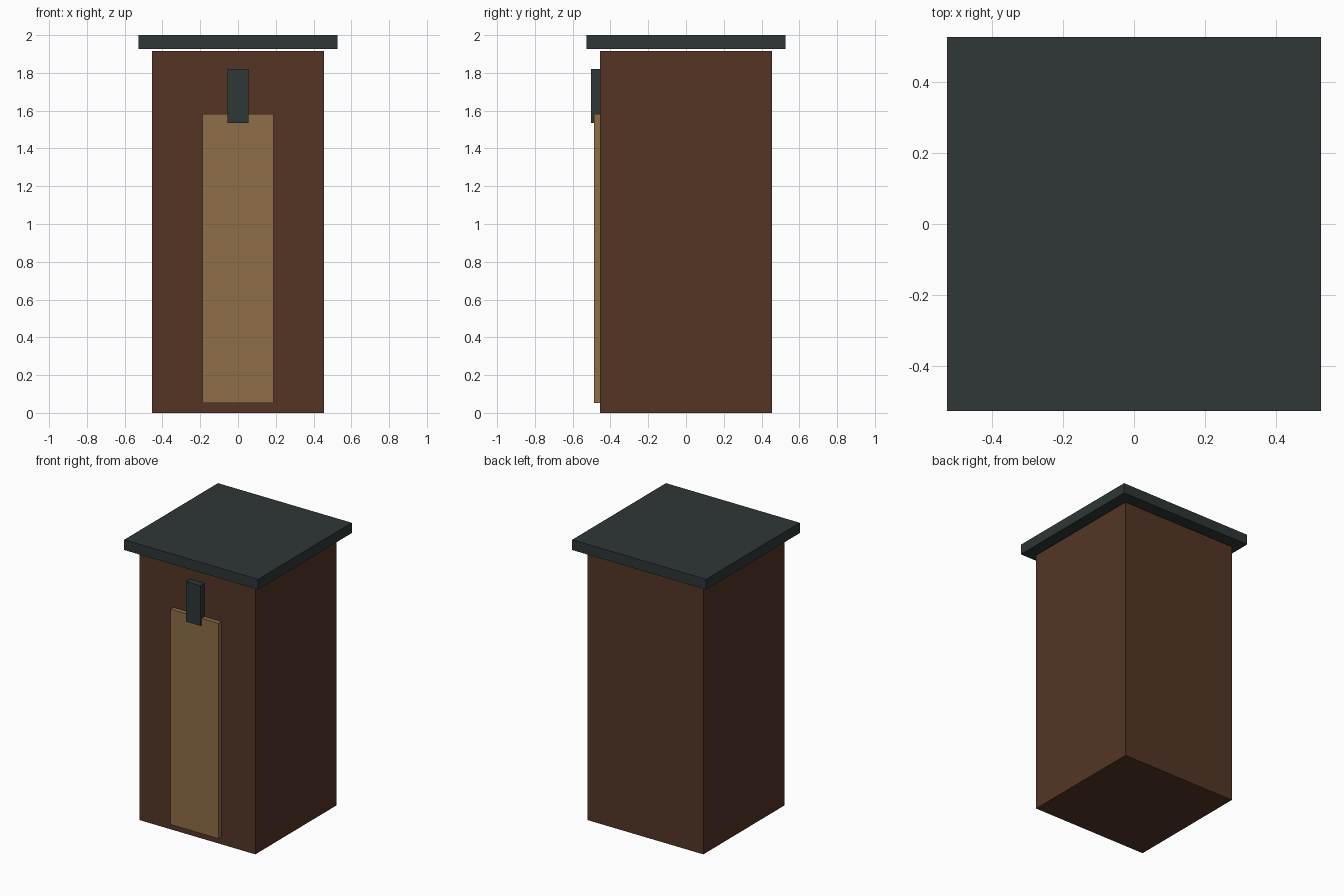
import bpy

if "Cube" in bpy.data.objects:
    bpy.data.objects.remove(bpy.data.objects["Cube"])


def material(name, r, g, b):
    m = bpy.data.materials.new(name)
    m.diffuse_color = [((c / 255 + 0.055) / 1.055) ** 2.4 for c in (r, g, b)] + [1.0]
    m.use_nodes = True
    m.node_tree.nodes["Principled BSDF"].inputs["Base Color"].default_value = m.diffuse_color
    return m


brown = material("dark brown wood", 83, 53, 37)
tan = material("tan wood", 143, 109, 71)
slate = material("dark slate", 46, 55, 54)


def box(name, mat, x, y, z):
    """Box from (min, max) ranges on each axis."""
    bpy.ops.mesh.primitive_cube_add(size=1, location=[sum(r) / 2 for r in (x, y, z)])
    ob = bpy.context.object
    ob.name = name
    ob.scale = [r[1] - r[0] for r in (x, y, z)]
    bpy.ops.object.transform_apply(location=False, rotation=False, scale=True)
    ob.data.materials.append(mat)
    return ob


# Cabin body, with a slim gap below the roof slab
box("body", brown, (-0.455, 0.455), (-0.455, 0.455), (0, 1.915))
box("roof", slate, (-0.526, 0.526), (-0.526, 0.526), (1.927, 2.0))

# Front door panel and the bracket above it
box("door", tan, (-0.188, 0.188), (-0.487, -0.45), (0.052, 1.582))
box("bracket", slate, (-0.056, 0.056), (-0.503, -0.45), (1.535, 1.82))
